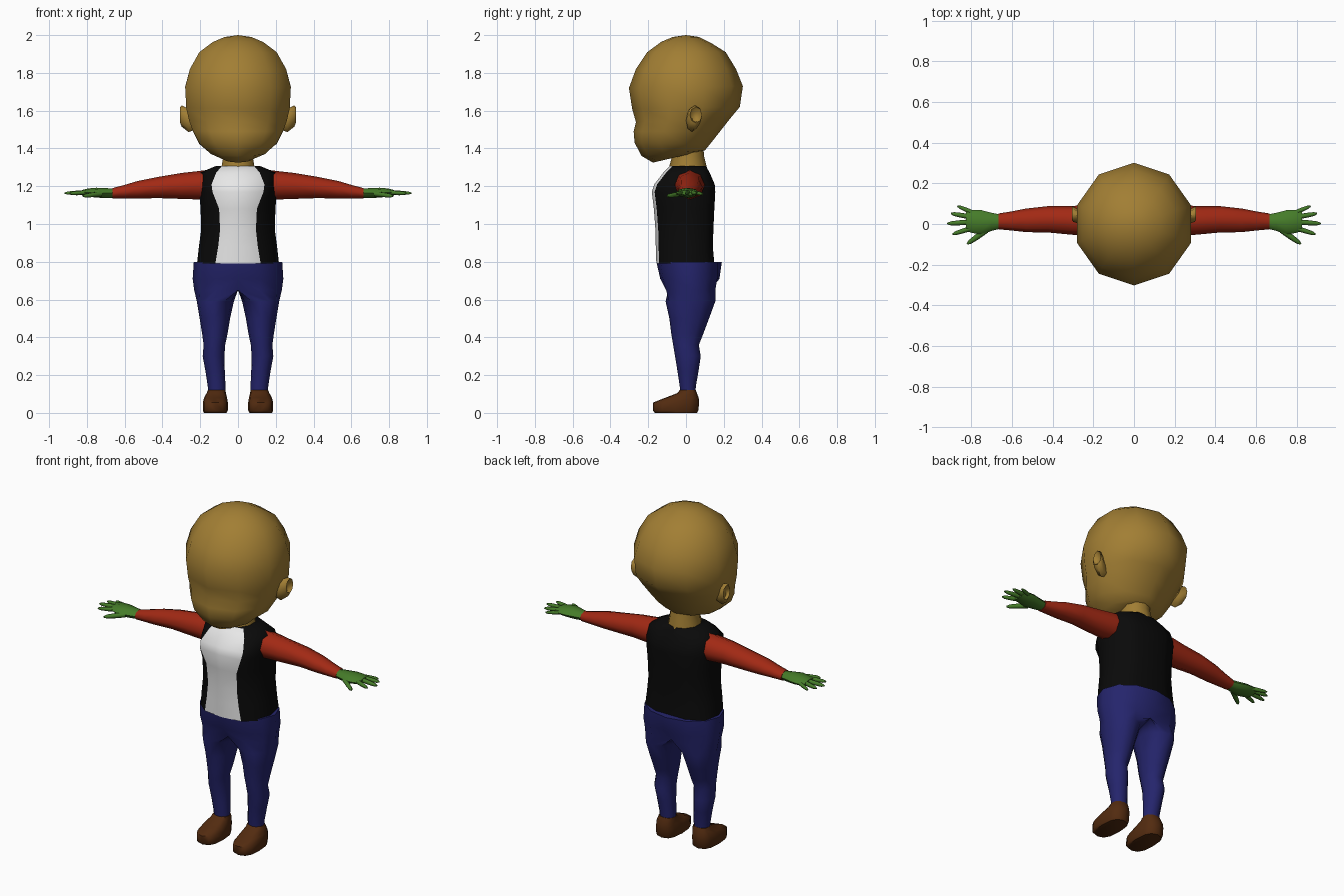
import bpy, bmesh, math
from mathutils import Vector

if "Cube" in bpy.data.objects:
    bpy.data.objects.remove(bpy.data.objects["Cube"])


def material(name, r, g, b):
    m = bpy.data.materials.new(name)
    m.diffuse_color = (r, g, b, 1)
    m.use_nodes = True
    m.node_tree.nodes["Principled BSDF"].inputs["Base Color"].default_value = m.diffuse_color
    return m


SKIN = material("skin tan", .36, .21, .034)
RED = material("sleeve red", .36, .022, .007)
BLACK = material("vest black", .003, .003, .003)
WHITE = material("shirt white", .8, .8, .8)
BLUE = material("trouser blue", .018, .018, .15)
GREEN = material("glove green", .06, .2, .022)
BROWN = material("shoe brown", .085, .024, .005)


def loft(name, rings, mats, mirror=False, rule=None, angle=60, drop=None):
    """Skin a list of equal-length rings, capping both ends."""
    bm = bmesh.new()
    vs = [[bm.verts.new(p) for p in r] for r in rings]
    n = len(rings[0])
    for a, b in zip(vs, vs[1:]):
        for i in range(n):
            j = (i + 1) % n
            f = bm.faces.new((a[i], a[j], b[j], b[i]))
            f.material_index = rule(i, n) if rule else 0
    bm.faces.new(vs[0])
    bm.faces.new(vs[-1])
    bmesh.ops.remove_doubles(bm, verts=bm.verts[:], dist=1e-4)
    bmesh.ops.recalc_face_normals(bm, faces=bm.faces[:])
    if drop:
        bmesh.ops.delete(bm, geom=[f for f in bm.faces if drop(f)], context='FACES')
    me = bpy.data.meshes.new(name)
    bm.to_mesh(me)
    bm.free()
    ob = bpy.data.objects.new(name, me)
    bpy.context.collection.objects.link(ob)
    for m in mats:
        me.materials.append(m)
    bpy.ops.object.select_all(action='DESELECT')
    ob.select_set(True)
    bpy.context.view_layer.objects.active = ob
    bpy.ops.object.shade_smooth_by_angle(angle=math.radians(angle))
    if mirror:
        ob.modifiers.new("mirror", 'MIRROR')
    return ob


def flat_ring(n, x0, x1, yf, yb, zf, zb=None, power=1.0):
    """Oval around z, starting at the front; zf and zb tilt it."""
    zb = zf if zb is None else zb
    out = []
    for i in range(n):
        t = math.tau * i / n
        s, c = math.sin(t), math.cos(t)
        s = math.copysign(abs(s) ** power, s)
        c = math.copysign(abs(c) ** power, c)
        out.append(Vector(((x0 + x1) / 2 + (x1 - x0) / 2 * s,
                           (yf + yb) / 2 - (yb - yf) / 2 * c,
                           (zf + zb) / 2 - (zb - zf) / 2 * c)))
    return out


def side_ring(n, x, y0, y1, z0, z1):
    """Oval around x."""
    return [Vector((x, (y0 + y1) / 2 + (y1 - y0) / 2 * math.cos(math.tau * i / n),
                    (z0 + z1) / 2 + (z1 - z0) / 2 * math.sin(math.tau * i / n)))
            for i in range(n)]


# head: half width, front y, back y, front z, back z
head = [(0, 0, 0, 2, 2), (.075, -.07, .07, 1.99, 1.99), (.14, -.13, .13, 1.965, 1.96),
        (.215, -.205, .21, 1.91, 1.91), (.268, -.265, .265, 1.82, 1.82),
        (.294, -.302, .301, 1.72, 1.73), (.288, -.285, .285, 1.61, 1.62),
        (.272, -.265, .235, 1.54, 1.56), (.25, -.277, .18, 1.49, 1.49),
        (.215, -.272, .125, 1.43, 1.42), (.15, -.235, .10, 1.36, 1.39),
        (.09, -.175, .08, 1.325, 1.385)]
loft("head", [flat_ring(10, -w, w, f, b, zf, zb) for w, f, b, zf, zb in head], [SKIN])

# neck
loft("neck", [flat_ring(10, -w, w, f, b, z) for w, f, b, z in
              [(.085, -.075, .09, 1.46), (.082, -.073, .095, 1.36),
               (.092, -.09, .11, 1.30), (.10, -.09, .11, 1.26)]], [SKIN])

# ears: flaring cups
loft("ears", [side_ring(8, *r) for r in
              [(.22, .005, .05, 1.50, 1.60), (.262, .0, .065, 1.487, 1.61),
               (.298, .01, .085, 1.515, 1.628), (.306, .02, .085, 1.535, 1.62),
               (.288, .03, .07, 1.54, 1.595)]], [SKIN], mirror=True)


# vest with a pale shirt panel down the front
def vest_ring(z, yf, yb, w, xp):
    half = [(xp, yf + .015), (w * .86, yf * .55), (w, .0), (w * .9, yb * .72), (w * .45, yb)]
    pts = [(0, yf)] + half + [(0, yb)] + [(-x, y) for x, y in reversed(half)]
    return [Vector((x, y, z)) for x, y in pts]


vest = [(.79, -.157, .15, .217, .12), (.88, -.16, .142, .207, .105),
        (.97, -.162, .145, .195, .095), (1.08, -.17, .15, .198, .10),
        (1.17, -.181, .155, .205, .135), (1.21, -.168, .152, .206, .14),
        (1.272, -.12, .125, .2, .115), (1.308, -.085, .105, .115, .085)]
loft("vest", [vest_ring(*r) for r in vest], [BLACK, WHITE],
     rule=lambda i, n: 1 if i in (0, n - 1) else 0)


# trousers: half hips on the centre plane running down into a leg
def hip_ring(z, w, yf, yb, dent):
    pts = flat_ring(12, -w, w, yf, yb, z)
    for i, p in enumerate(pts):
        if i > 6:
            p.x = 0
            p.y *= .9
        if i in (0, 6):
            p.y *= 1 - dent
    return pts


hips = [(.80, .234, -.157, .19, 0), (.71, .24, -.145, .188, .06), (.65, .232, -.125, .175, .25)]
legs = [(.59, .022, .218, -.108, .155), (.50, .042, .203, -.088, .122),
        (.42, .055, .19, -.078, .092), (.36, .068, .182, -.068, .068),
        (.30, .072, .187, -.058, .078), (.22, .07, .172, -.045, .066),
        (.14, .066, .16, -.033, .052), (.10, .068, .157, -.03, .05)]
loft("trousers", [hip_ring(*r) for r in hips] +
     [flat_ring(12, x0, x1, f, b, z) for z, x0, x1, f, b in legs], [BLUE], mirror=True,
     drop=lambda f: all(abs(v.co.x) < 1e-4 for v in f.verts))

# shoes
shoes = [(0, .06, .18, -.165, .058), (.012, .054, .186, -.174, .065),
         (.055, .054, .186, -.174, .07), (.08, .058, .18, -.11, .067),
         (.105, .064, .166, -.045, .058), (.12, .066, .16, -.034, .052)]
loft("shoes", [flat_ring(12, x0, x1, f, b, z, power=.75) for z, x0, x1, f, b in shoes],
     [BROWN], mirror=True)

# sleeves: x, y range, z range
sleeves = [(.17, -.06, .10, 1.13, 1.285), (.21, -.06, .10, 1.13, 1.28),
           (.30, -.053, .088, 1.133, 1.27), (.42, -.042, .088, 1.137, 1.25),
           (.53, -.04, .076, 1.135, 1.228), (.60, -.032, .062, 1.135, 1.207),
           (.665, -.026, .052, 1.135, 1.19)]
loft("sleeves", [side_ring(8, *r) for r in sleeves], [RED], mirror=True)

# hands
palms = [(.655, -.022, .046, 1.139, 1.187), (.70, -.034, .055, 1.137, 1.19),
         (.75, -.052, .068, 1.14, 1.192), (.795, -.044, .07, 1.145, 1.188),
         (.825, -.034, .062, 1.152, 1.18)]
loft("palms", [side_ring(8, *r) for r in palms], [GREEN], mirror=True)


def digit(name, base, tip, r):
    base, tip = Vector(base), Vector(tip)
    d = (tip - base).normalized()
    side = d.cross(Vector((0, 0, 1))).normalized()
    up = side.cross(d)
    rings = [[base.lerp(tip, t) + r * k * (side * math.cos(math.tau * i / 6)
              + up * math.sin(math.tau * i / 6)) for i in range(6)]
             for t, k in ((0, 1), (.5, .95), (.85, .75), (1, .3))]
    loft(name, rings, [GREEN], mirror=True)


# fingers and thumb
digit("little_finger", (.785, .053, 1.166), (.868, .088, 1.158), .011)
digit("ring_finger", (.80, .034, 1.168), (.90, .052, 1.162), .0125)
digit("middle_finger", (.80, .010, 1.168), (.918, .002, 1.163), .013)
digit("index_finger", (.79, -.018, 1.168), (.892, -.05, 1.162), .0125)
digit("thumb", (.725, -.03, 1.16), (.82, -.098, 1.148), .0145)
